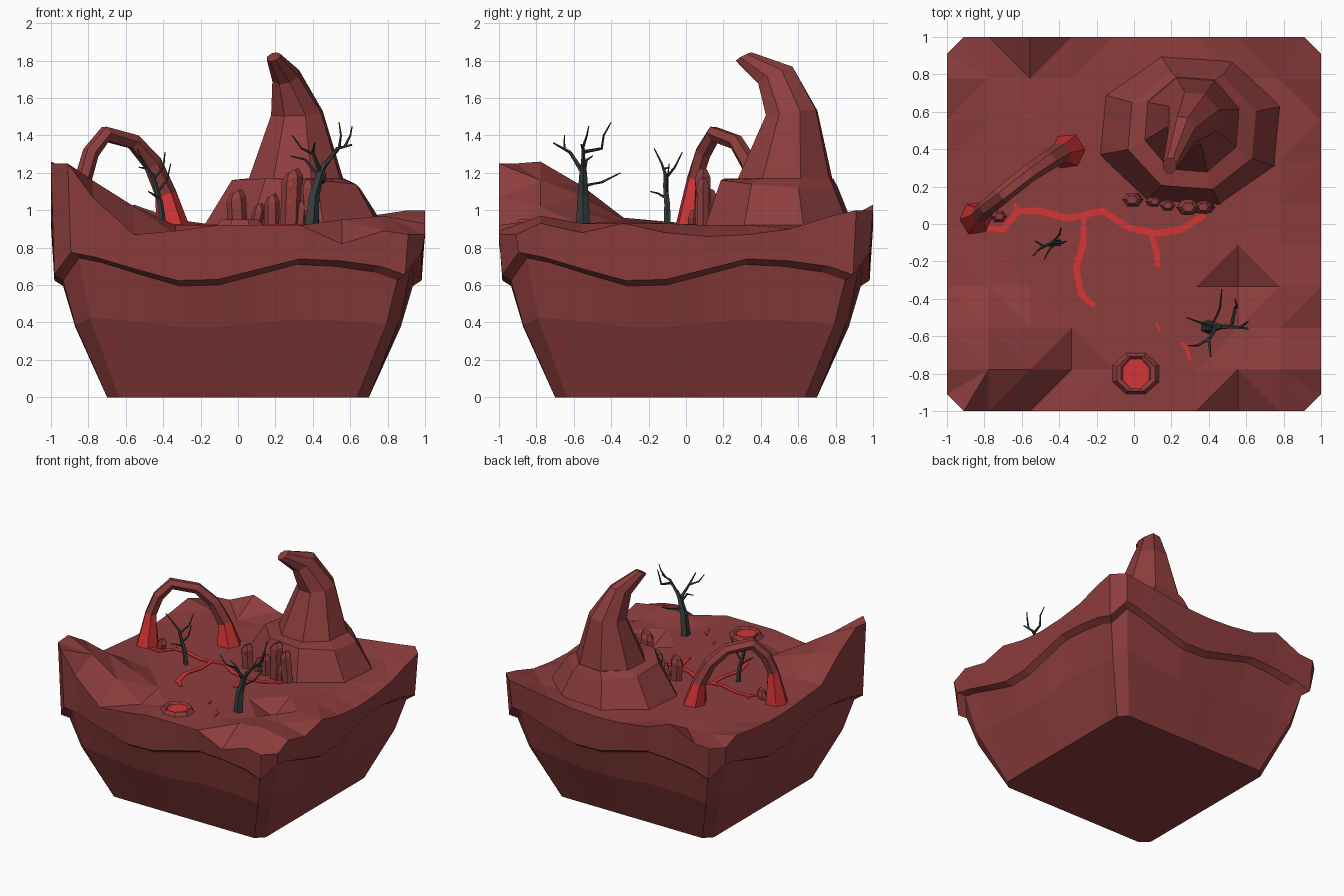
import bpy, bmesh, math, random
from mathutils import Vector

if "Cube" in bpy.data.objects:
    bpy.data.objects.remove(bpy.data.objects["Cube"])

random.seed(4)

def material(name, rgb):
    m = bpy.data.materials.new(name)
    m.diffuse_color = (*rgb, 1)
    m.use_nodes = True
    m.node_tree.nodes["Principled BSDF"].inputs["Base Color"].default_value = m.diffuse_color
    return m

ROCK = material("red rock", (0.27, 0.047, 0.047))
LAVA = material("lava red", (0.66, 0.035, 0.035))
WOOD = material("charred wood", (0.04, 0.05, 0.05))

def finish(name, bm, mats, rule=None):
    bmesh.ops.recalc_face_normals(bm, faces=bm.faces[:])
    if rule:
        for f in bm.faces:
            f.material_index = rule(f)
    me = bpy.data.meshes.new(name)
    bm.to_mesh(me)
    bm.free()
    for m in mats:
        me.materials.append(m)
    ob = bpy.data.objects.new(name, me)
    bpy.context.collection.objects.link(ob)
    return ob

def loft(bm, rings, cap_start=True, cap_end=True):
    """Skin a list of closed vertex rings."""
    rings = [[v if isinstance(v, bmesh.types.BMVert) else bm.verts.new(v) for v in r] for r in rings]
    n = len(rings[0])
    for a, b in zip(rings, rings[1:]):
        for i in range(n):
            bm.faces.new((a[i], a[(i + 1) % n], b[(i + 1) % n], b[i]))
    if cap_start:
        bm.faces.new(rings[0][::-1])
    if cap_end:
        bm.faces.new(rings[-1])

def tube(bm, pts, sides, ref, jitter=0.0):
    """Tapered tube along (x, y, z, radius) points."""
    P = [Vector(p[:3]) for p in pts]
    rings = []
    for i, p in enumerate(P):
        t = (P[min(i + 1, len(P) - 1)] - P[max(i - 1, 0)]).normalized()
        n = (ref - t * ref.dot(t)).normalized()
        b = t.cross(n)
        ring = []
        for k in range(sides):
            a = 2 * math.pi * k / sides
            r = pts[i][3] * (1 + random.uniform(-jitter, jitter))
            ring.append(p + (n * math.cos(a) + b * math.sin(a)) * r)
        rings.append(ring)
    loft(bm, rings)

# ---- island: ground grid with raised rims, overhanging lip and tapered block
N, C, FLAT = 10, 0.91, 0.92
T = [-1 + 2 * i / 9 for i in range(N)]
front = [1.25, 1.07, .87, .89, .92, .92, .92, .82, .89, .87]
back = [.92, .93, 1.03, .95, .92, .91, .92, .95, .98, 1.0]
left = [1.25, 1.26, 1.13, .96, .94, .92, .92, .94, .97, .93]
right = [.87, .93, .88, .93, .88, .86, .87, .9, .97, 1.0]
hills = {(1, 1): 1.16, (2, 1): 1.02, (1, 2): 1.08, (2, 2): 1.0, (3, 1): .87, (1, 3): .95,
         (7, 1): .95, (8, 1): .97, (8, 2): .93, (8, 3): .94, (7, 3): .83, (7, 4): .92,
         (8, 4): .93, (1, 8): .92, (2, 8): .91, (1, 7): .92}

def height(i, j):
    if j == 0: return front[i]
    if j == 9: return back[i]
    if i == 0: return left[j]
    if i == 9: return right[j]
    return hills.get((i, j), FLAT)

bm = bmesh.new()
verts = {}

def ground(x, y, z):
    key = (round(x, 3), round(y, 3))
    if key not in verts:
        verts[key] = bm.verts.new((x, y, z))
    return verts[key]

def corner_points(i, j):
    x, y, z = T[i], T[j], height(i, j)
    if i in (0, 9) and j in (0, 9):
        a, b = ground(x * C, y, z), ground(x, y * C, z)
        return [b, a] if x * y > 0 else [a, b]
    return [ground(x, y, z)]

for i in range(9):
    for j in range(9):
        loop = []
        for c in ((i, j), (i + 1, j), (i + 1, j + 1), (i, j + 1)):
            loop += corner_points(*c)
        bm.faces.new(loop)
bmesh.ops.triangulate(bm, faces=bm.faces[:])

side_t = [-C] + T[1:9] + [C]
lip = [.77, .745, .68, .62, .625, .68, .735, .725, .695, .65]
edge = []
for k in range(4):
    for t, f in zip(side_t, lip):
        x, y = t, -1
        for _ in range(k):
            x, y = -y, x
        edge.append((x, y, f))
loft(bm, [[verts[(round(x, 3), round(y, 3))] for x, y, f in edge],
          [(x * .982, y * .982, f + .005) for x, y, f in edge],
          [(x * .935, y * .935, f - .025) for x, y, f in edge],
          [(x * .87, y * .87, .4 + .35 * (f - .69)) for x, y, f in edge],
          [(x * .7, y * .7, 0) for x, y, f in edge]], cap_start=False)
finish("island_block", bm, [ROCK])

# ---- hooked rock spire standing on a stepped skirt
def spire_ring(cx, cy, z, rx, ry, tilt=0.0, n=8):
    out = []
    for k in range(n):
        a = 2 * math.pi * (k + .4) / n
        dx, dy = rx * math.cos(a), ry * math.sin(a)
        out.append((cx + dx, cy + dy, z + tilt * (dy + .5 * dx)))
    return out

bm = bmesh.new()
loft(bm, [spire_ring(.3, .5, .88, .53, .43), spire_ring(.31, .5, 1.14, .36, .33, -.08),
          spire_ring(.31, .53, 1.17, .27, .27)])
finish("spire_skirt", bm, [ROCK])
bm = bmesh.new()
loft(bm, [spire_ring(.31, .53, 1.0, .30, .29), spire_ring(.31, .53, 1.17, .265, .265),
          spire_ring(.315, .565, 1.52, .145, .145, .1), spire_ring(.255, .48, 1.72, .075, .1, .45),
          spire_ring(.19, .31, 1.82, .038, .045, .5)])
finish("spire", bm, [ROCK])

# ---- natural arch with glowing feet
bm = bmesh.new()
tube(bm, [(-.845, .03, .9, .1), (-.825, .05, 1.17, .045), (-.79, .09, 1.31, .045),
          (-.71, .15, 1.41, .045), (-.56, .27, 1.365, .045), (-.46, .34, 1.25, .05),
          (-.39, .38, 1.09, .055), (-.35, .39, .9, .1)], 6, Vector((-.57, .82, 0)), .12)
finish("rock_arch", bm, [ROCK, LAVA], lambda f: 1 if f.calc_center_median().z < 1.07 else 0)

# ---- standing stones: (x, y, top z, half width, lean)
bm = bmesh.new()
for x, y, top, w, lean in [(0, .13, 1.11, .05, -.01), (.09, .12, 1.04, .035, .02), (.18, .1, 1.09, .04, 0),
                           (.28, .09, 1.22, .055, .01), (.39, .09, 1.17, .045, -.02),
                           (.33, .08, 1.06, .03, .01), (-.73, .04, 1.0, .04, .01)]:
    def sq(s, z, d):
        return [(x + d + w * s * math.cos(a), y + .8 * w * s * math.sin(a), z + .3 * w * math.cos(a))
                for a in [math.radians(60 * k) for k in range(6)]]
    loft(bm, [sq(1, .9, 0), sq(1.05, top - .05, lean), sq(.6, top - .01, lean)])
finish("standing_stones", bm, [ROCK])

# ---- glowing flecks on the flat fronts of the stones
bm = bmesh.new()
for x, y, z, s in [(.28, .051, 1.14, .016), (.3, .051, 1.1, .009), (.275, .051, 1.05, .009),
                   (0, .094, 1.03, .009), (.38, .057, 1.08, .009)]:
    bmesh.ops.create_cube(bm, size=1)
    for v in bm.verts[-8:]:
        v.co = (x + v.co.x * s, y + v.co.y * .008, z + v.co.z * s * 1.5)
finish("stone_flecks", bm, [LAVA])

# ---- lava pool with rock rim
def oval(rx, ry, z, n=8):
    return [(.01 + rx * math.cos(2 * math.pi * (k + .5) / n), -.8 + ry * math.sin(2 * math.pi * (k + .5) / n), z)
            for k in range(n)]
bm = bmesh.new()
loft(bm, [oval(.15, .13, .9), oval(.11, .1, .95), oval(.085, .095, .945), oval(.075, .085, .935)])
finish("lava_pool", bm, [ROCK, LAVA], lambda f: 1 if len(f.verts) == 8 and f.calc_center_median().z > .92 else 0)

# ---- lava streams: thin ribbons along ground paths
streams = [
    [(-.8, -.02), (-.7, -.03), (-.62, .07), (-.5, .07), (-.35, .03), (-.17, .07), (-.03, -.02), (.12, -.05),
     (.25, -.03), (.35, .03), (.38, .05)],
    [(-.27, .04), (-.27, -.1), (-.31, -.24), (-.28, -.38), (-.21, -.44)],
    [(.09, -.05), (.12, -.15), (.13, -.23)],
    [(-.62, .07), (-.64, .11)],
    [(.12, -.53), (.14, -.57)],
    [(.25, -.63), (.28, -.66), (.3, -.73)]]
bm = bmesh.new()
for n, path in enumerate(streams):
    w = .018 if n < 3 else .01
    rows = []
    for i, p in enumerate(path):
        a, b = Vector(path[max(i - 1, 0)]), Vector(path[min(i + 1, len(path) - 1)])
        d = (b - a).normalized() * (w if 0 < i < len(path) - 1 else w * .7)
        x, y = p
        rows.append([(x - d.y, y + d.x, .919), (x + d.y, y - d.x, .919),
                     (x + d.y, y - d.x, .926), (x - d.y, y + d.x, .926)])
    loft(bm, rows)
finish("lava_streams", bm, [LAVA])

# ---- bare trees: each limb is a list of points, tapering from its first radius
def tree(name, limbs):
    bm = bmesh.new()
    for r0, r1, pts in limbs:
        n = len(pts) - 1
        tube(bm, [(*p, r0 + (r1 - r0) * i / n) for i, p in enumerate(pts)], 5, Vector((.35, .9, .25)))
    finish(name, bm, [WOOD])

tree("large_bare_tree", [
    (.04, .012, [(.39, -.55, .9), (.405, -.55, 1.08), (.44, -.55, 1.2), (.47, -.55, 1.26)]),
    (.014, .005, [(.45, -.55, 1.22), (.53, -.55, 1.33), (.61, -.56, 1.35)]),
    (.011, .003, [(.52, -.55, 1.31), (.54, -.45, 1.33), (.55, -.44, 1.4), (.54, -.4, 1.47)]),
    (.008, .003, [(.57, -.55, 1.34), (.6, -.53, 1.4), (.61, -.52, 1.45)]),
    (.014, .004, [(.44, -.55, 1.2), (.4, -.62, 1.31), (.41, -.71, 1.36)]),
    (.009, .003, [(.405, -.61, 1.3), (.34, -.65, 1.33), (.29, -.65, 1.4)]),
    (.011, .003, [(.415, -.55, 1.13), (.46, -.45, 1.15), (.47, -.35, 1.2)]),
    (.011, .003, [(.43, -.55, 1.18), (.36, -.53, 1.27), (.28, -.5, 1.29)])])
tree("small_bare_tree", [
    (.02, .009, [(-.4, -.1, .9), (-.415, -.1, 1.03), (-.44, -.11, 1.13), (-.46, -.11, 1.2)]),
    (.009, .003, [(-.46, -.11, 1.19), (-.5, -.13, 1.25), (-.54, -.17, 1.33)]),
    (.009, .003, [(-.45, -.11, 1.17), (-.4, -.06, 1.23), (-.39, -.02, 1.31)]),
    (.008, .003, [(-.42, -.1, 1.06), (-.46, -.15, 1.09), (-.48, -.19, 1.1)]),
    (.008, .003, [(-.43, -.1, 1.1), (-.38, -.1, 1.16), (-.36, -.09, 1.25)]),
    (.007, .003, [(-.48, -.12, 1.22), (-.53, -.09, 1.23)])])
